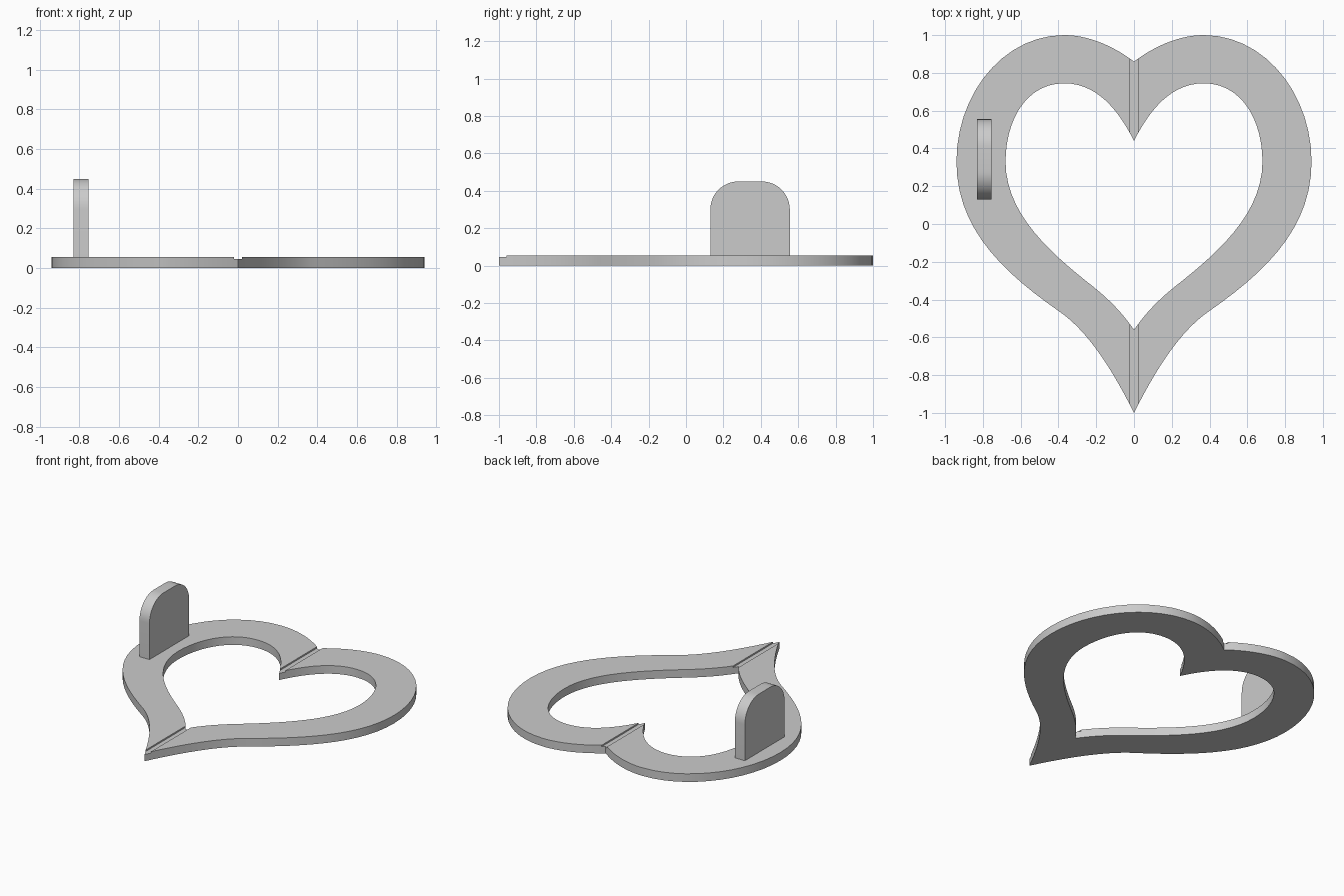
import bpy, bmesh, math
from mathutils import Vector
from mathutils.geometry import interpolate_bezier

if "Cube" in bpy.data.objects:
    bpy.data.objects.remove(bpy.data.objects["Cube"])

THICK = 0.055
STEPS = 14


def half_outline(pts):
    """Sample a chain of Bezier segments (knot, handle, handle, knot, ...)."""
    out = []
    for i in range(0, len(pts) - 1, 3):
        k0, h0, h1, k1 = [Vector((x, y, 0)) for x, y in pts[i:i + 4]]
        seg = interpolate_bezier(k0, h0, h1, k1, STEPS)
        out += [(p.x, p.y) for p in (seg if not out else seg[1:])]
    return out


def full_outline(pts):
    half = half_outline(pts)
    return half + [(-x, y) for x, y in half[-2:0:-1]]


def finish(bm, name):
    bmesh.ops.recalc_face_normals(bm, faces=bm.faces)
    me = bpy.data.meshes.new(name)
    bm.to_mesh(me)
    bm.free()
    ob = bpy.data.objects.new(name, me)
    bpy.context.collection.objects.link(ob)
    return ob


def smooth(ob):
    bpy.ops.object.select_all(action='DESELECT')
    ob.select_set(True)
    bpy.context.view_layer.objects.active = ob
    bpy.ops.object.shade_smooth_by_angle(angle=math.radians(30))


# Heart frame: right halves of the outer and inner outlines, mirrored in x
outer = full_outline([(0, 0.86), (0.12, 0.95), (0.25, 1.0), (0.37, 1.0),
                      (0.69, 1.0), (0.94, 0.69), (0.94, 0.33),
                      (0.94, -0.02), (0.70, -0.25), (0.40, -0.46),
                      (0.25, -0.56), (0.12, -0.76), (0, -1.0)])
inner = full_outline([(0, 0.44), (0.10, 0.64), (0.22, 0.745), (0.37, 0.745),
                      (0.57, 0.745), (0.68, 0.55), (0.68, 0.33),
                      (0.68, 0.07), (0.47, -0.13), (0.25, -0.305),
                      (0.14, -0.39), (0.07, -0.46), (0, -0.56)])
bm = bmesh.new()
ob_, ot, ib, it = [[bm.verts.new((x, y, z)) for x, y in line]
                   for line, z in ((outer, 0), (outer, THICK), (inner, 0), (inner, THICK))]
n = len(outer)
for i in range(n):
    j = (i + 1) % n
    for a, b in ((ob_, ot), (ot, it), (it, ib), (ib, ob_)):
        bm.faces.new((a[i], a[j], b[j], b[i]))
heart = finish(bm, "heart_frame")

# Shallow groove across the notch and the tip
bm = bmesh.new()
bmesh.ops.create_cube(bm, size=1)
bmesh.ops.scale(bm, vec=(0.04, 2.4, 0.04), verts=bm.verts)
bmesh.ops.translate(bm, vec=(0, 0, 0.045 + 0.02), verts=bm.verts)
cutter = finish(bm, "groove_cutter")
cutter.hide_render = True
bpy.context.view_layer.objects.active = heart
mod = heart.modifiers.new("groove", 'BOOLEAN')
mod.operation = 'DIFFERENCE'
mod.solver = 'EXACT'
mod.object = cutter
bpy.ops.object.modifier_apply(modifier=mod.name)
bpy.data.objects.remove(cutter)
smooth(heart)

# Upright tab with rounded top corners
y0, y1, top, r = 0.13, 0.555, 0.45, 0.15
profile = [(y0, THICK), (y1, THICK)]
for cy, start in ((y1 - r, 0), (y0 + r, 90)):
    for k in range(13):
        a = math.radians(start + k * 7.5)
        profile.append((cy + r * math.cos(a), top - r + r * math.sin(a)))
bm = bmesh.new()
face = bm.faces.new([bm.verts.new((-0.83, y, z)) for y, z in profile])
ext = bmesh.ops.extrude_face_region(bm, geom=[face], use_keep_orig=True)
bmesh.ops.translate(bm, vec=(0.075, 0, 0),
                    verts=[v for v in ext['geom'] if isinstance(v, bmesh.types.BMVert)])
tab = finish(bm, "upright_tab")
smooth(tab)
